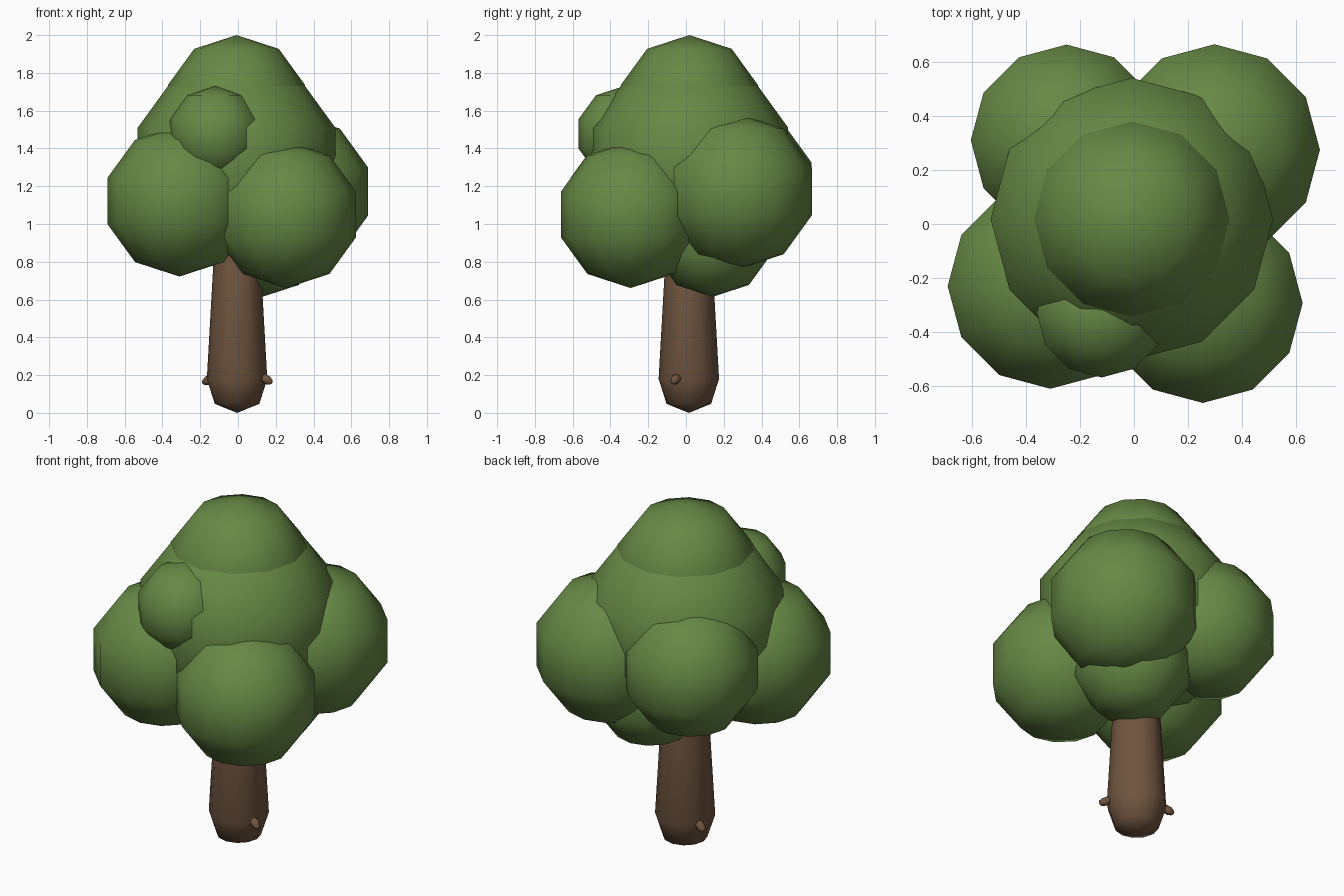
import bpy, bmesh, math
from mathutils import Vector, Matrix

if "Cube" in bpy.data.objects:
    bpy.data.objects.remove(bpy.data.objects["Cube"])


def material(name, rgb):
    m = bpy.data.materials.new(name)
    m.diffuse_color = (*rgb, 1.0)
    m.use_nodes = True
    m.node_tree.nodes["Principled BSDF"].inputs["Base Color"].default_value = m.diffuse_color
    return m


LEAF = material("leaf_green", (0.135, 0.25, 0.06))
BARK = material("bark_brown", (0.16, 0.09, 0.05))


def finish(name, bm, mat):
    bmesh.ops.recalc_face_normals(bm, faces=bm.faces)
    mesh = bpy.data.meshes.new(name)
    bm.to_mesh(mesh)
    bm.free()
    mesh.materials.append(mat)
    for p in mesh.polygons:
        p.use_smooth = True
    ob = bpy.data.objects.new(name, mesh)
    bpy.context.collection.objects.link(ob)
    return ob


def ball(name, matrix, mat, seg=12, rings=5):
    bm = bmesh.new()
    bmesh.ops.create_uvsphere(bm, u_segments=seg, v_segments=rings, radius=1.0, matrix=matrix)
    return finish(name, bm, mat)


# Foliage: overlapping low-poly balls (x, y, z, radius)
foliage = {
    "crown_top": (-0.008, 0.018, 1.619, 0.381),
    "crown_middle": (-0.008, 0.018, 1.34, 0.55),
    "foliage_front_left": (-0.31, -0.23, 1.122, 0.40),
    "foliage_front_right": (0.255, -0.293, 1.05, 0.389),
    "foliage_back_right": (0.298, 0.275, 1.172, 0.411),
    "foliage_back_left": (-0.25, 0.31, 1.21, 0.373),
    "foliage_underside": (0.13, 0.142, 0.94, 0.325),
    "foliage_front_small": (-0.12, -0.328, 1.477, 0.253),
}
for name, (x, y, z, r) in foliage.items():
    ball(name, Matrix.Translation((x, y, z)) @ Matrix.Scale(r, 4), LEAF)

# Trunk: tapered lathe with a rounded foot
CX, CY = -0.005, 0.015
profile = [(0.118, 0.048), (0.16, 0.18), (0.125, 0.80), (0.09, 1.0)]
bm = bmesh.new()
loops = []
for r, z in profile:
    loops.append([bm.verts.new((CX + r * math.cos(i * math.tau / 12),
                                CY + r * math.sin(i * math.tau / 12), z)) for i in range(12)])
for a, b in zip(loops, loops[1:]):
    for i in range(12):
        j = (i + 1) % 12
        bm.faces.new((a[i], a[j], b[j], b[i]))
for loop, z in ((loops[0], 0.0), (loops[-1], 1.04)):
    tip = bm.verts.new((CX, CY, z))
    for i in range(12):
        bm.faces.new((tip, loop[i], loop[(i + 1) % 12]))
finish("trunk", bm, BARK)

# Bark knobs poking out of the trunk, tilted slightly downward
for name, pos in (("knob_right", (0.148, -0.055, 0.178)), ("knob_left", (-0.155, 0.088, 0.175))):
    out = Vector((pos[0] - CX, pos[1] - CY, 0)).normalized() + Vector((0, 0, -0.5))
    rot = out.to_track_quat('Z', 'Y').to_matrix().to_4x4()
    ball(name, Matrix.Translation(pos) @ rot @ Matrix.Diagonal((0.025, 0.025, 0.042, 1)), BARK, 8, 5)
